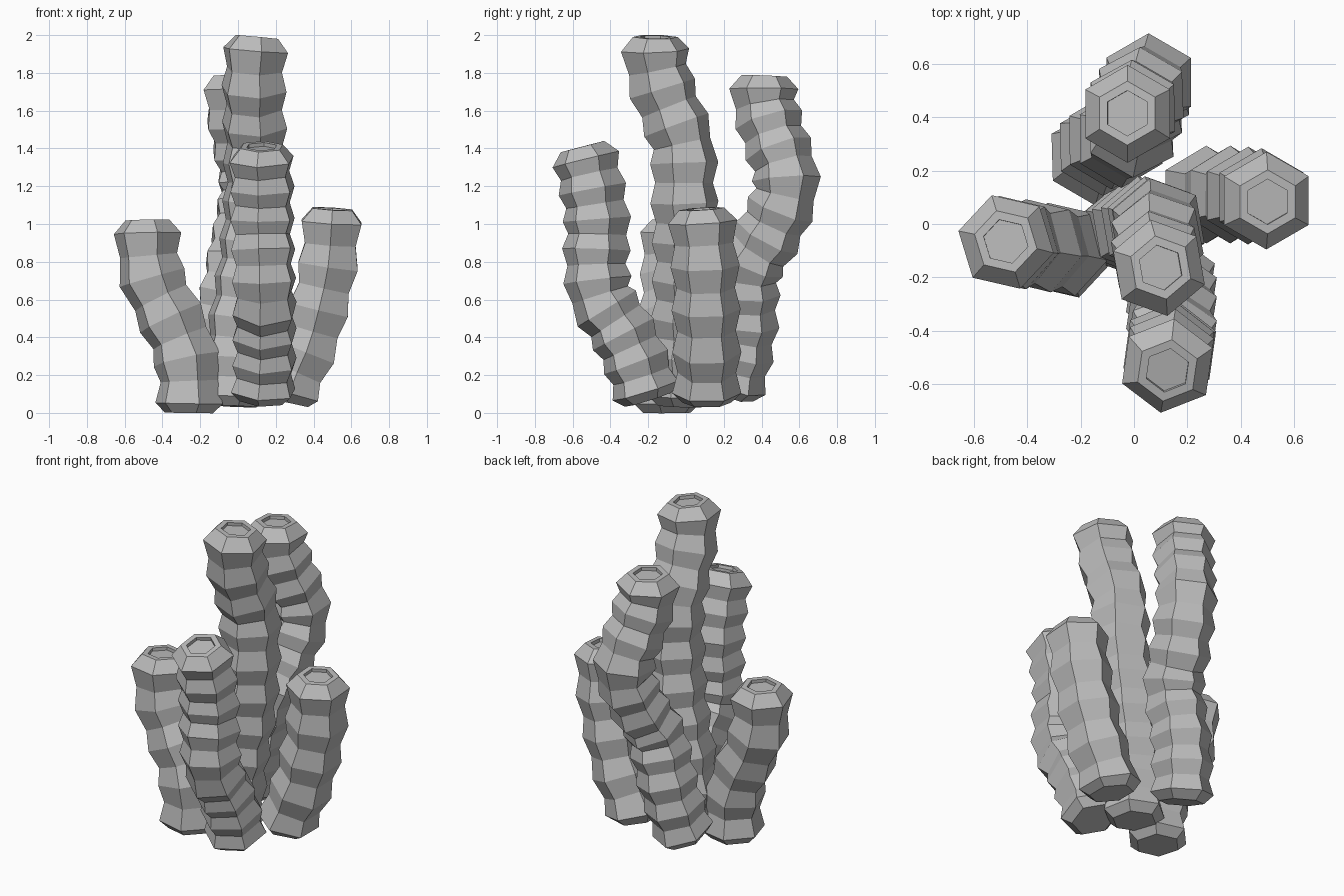
import bpy
import bmesh
import math
from mathutils import Vector

cube = bpy.data.objects.get("Cube")
if cube:
    bpy.data.objects.remove(cube, do_unlink=True)

SIDES = 6
WIDE, NARROW = 0.183, 0.155
FOOT, RIM, HOLE = 0.13, 0.12, 0.085

grey = bpy.data.materials.new("stone_grey")
grey.use_nodes = True
colour = (0.5, 0.5, 0.5, 1)
grey.diffuse_color = colour
grey.node_tree.nodes["Principled BSDF"].inputs["Base Color"].default_value = colour


def smooth_path(points, steps=16):
    """Dense Catmull-Rom curve through the points."""
    p = [Vector(q) for q in points]
    p = [2 * p[0] - p[1]] + p + [2 * p[-1] - p[-2]]
    out = []
    for a, b, c, d in zip(p, p[1:], p[2:], p[3:]):
        for i in range(steps):
            t = i / steps
            out.append(0.5 * (2 * b + (c - a) * t + (2 * a - 5 * b + 4 * c - d) * t ** 2
                              + (3 * b - a - 3 * c + d) * t ** 3))
    out.append(p[-2])
    return out


def path_length(path):
    return sum((b - a).length for a, b in zip(path, path[1:]))


def sample(path, s):
    """Point at distance s along the path."""
    for a, b in zip(path, path[1:]):
        step = (b - a).length
        if s <= step:
            return a.lerp(b, s / step)
        s -= step
    return path[-1].copy()


def tube(name, points, ridges, turn):
    """Ribbed hexagonal tube with a chamfered foot and a recessed mouth."""
    path = smooth_path(points)
    total = path_length(path)
    low, high = 0.05, total - 0.07
    # Each ring is a distance along the path and a radius
    rings = [(0, FOOT)]
    for i in range(2 * ridges + 1):
        rings.append((low + (high - low) * i / (2 * ridges), NARROW if i % 2 else WIDE))
    rings += [(total, RIM), (total, HOLE), (total - 0.02, HOLE)]

    bm = bmesh.new()
    loops = []
    for s, radius in rings:
        centre = sample(path, s)
        tangent = sample(path, min(s + 0.06, total)) - sample(path, max(s - 0.06, 0))
        tilt = Vector((0, 0, 1)).rotation_difference(tangent.normalized())
        loop = []
        for k in range(SIDES):
            a = math.radians(turn) + math.tau * k / SIDES
            offset = Vector((math.cos(a), math.sin(a), 0)) * radius
            loop.append(bm.verts.new(centre + tilt @ offset))
        loops.append(loop)
    for lower, upper in zip(loops, loops[1:]):
        for k in range(SIDES):
            n = (k + 1) % SIDES
            bm.faces.new((lower[k], lower[n], upper[n], upper[k]))
    bm.faces.new(loops[0][::-1])
    bm.faces.new(loops[-1])

    mesh = bpy.data.meshes.new(name)
    bm.to_mesh(mesh)
    bm.free()
    mesh.materials.append(grey)
    obj = bpy.data.objects.new(name, mesh)
    bpy.context.collection.objects.link(obj)


# Short tube leaning to the right-hand side
tube("right_tube", [(-0.26, -0.1, 0.0), (-0.26, -0.1, 0.2), (-0.29, -0.09, 0.35),
                    (-0.37, -0.08, 0.53), (-0.45, -0.07, 0.7), (-0.475, -0.07, 0.85),
                    (-0.48, -0.065, 1.02)], 4, 47)

# Short tube leaning to the left-hand side
tube("left_tube", [(0.26, 0.11, 0.055), (0.285, 0.11, 0.15), (0.375, 0.11, 0.36),
                   (0.44, 0.105, 0.6), (0.48, 0.1, 0.8), (0.5, 0.083, 1.08)], 4, 30)

# Closely ribbed tube leaning forward
tube("front_tube", [(0.13, -0.2, 0.07), (0.14, -0.265, 0.27), (0.14, -0.35, 0.45),
                    (0.14, -0.45, 0.61), (0.135, -0.475, 0.8), (0.13, -0.47, 1.0),
                    (0.13, -0.495, 1.18), (0.125, -0.53, 1.34), (0.125, -0.548, 1.41)], 8, 22)

# Tallest tube in the middle
tube("centre_tube", [(-0.02, -0.02, 0.035), (0.0, -0.01, 0.4), (0.06, 0.0, 0.8),
                     (0.09, -0.01, 1.15), (0.09, -0.02, 1.42), (0.085, -0.12, 1.7),
                     (0.09, -0.16, 1.87), (0.1, -0.163, 1.99)], 9, 40)

# Tall winding tube at the back
tube("back_tube", [(-0.16, 0.23, 0.1), (-0.14, 0.26, 0.2), (-0.09, 0.31, 0.45),
                   (-0.02, 0.33, 0.75), (0.02, 0.43, 0.93), (0.055, 0.52, 1.14),
                   (0.05, 0.525, 1.28), (0.01, 0.46, 1.48), (-0.02, 0.415, 1.65),
                   (-0.025, 0.415, 1.785)], 10, 30)
